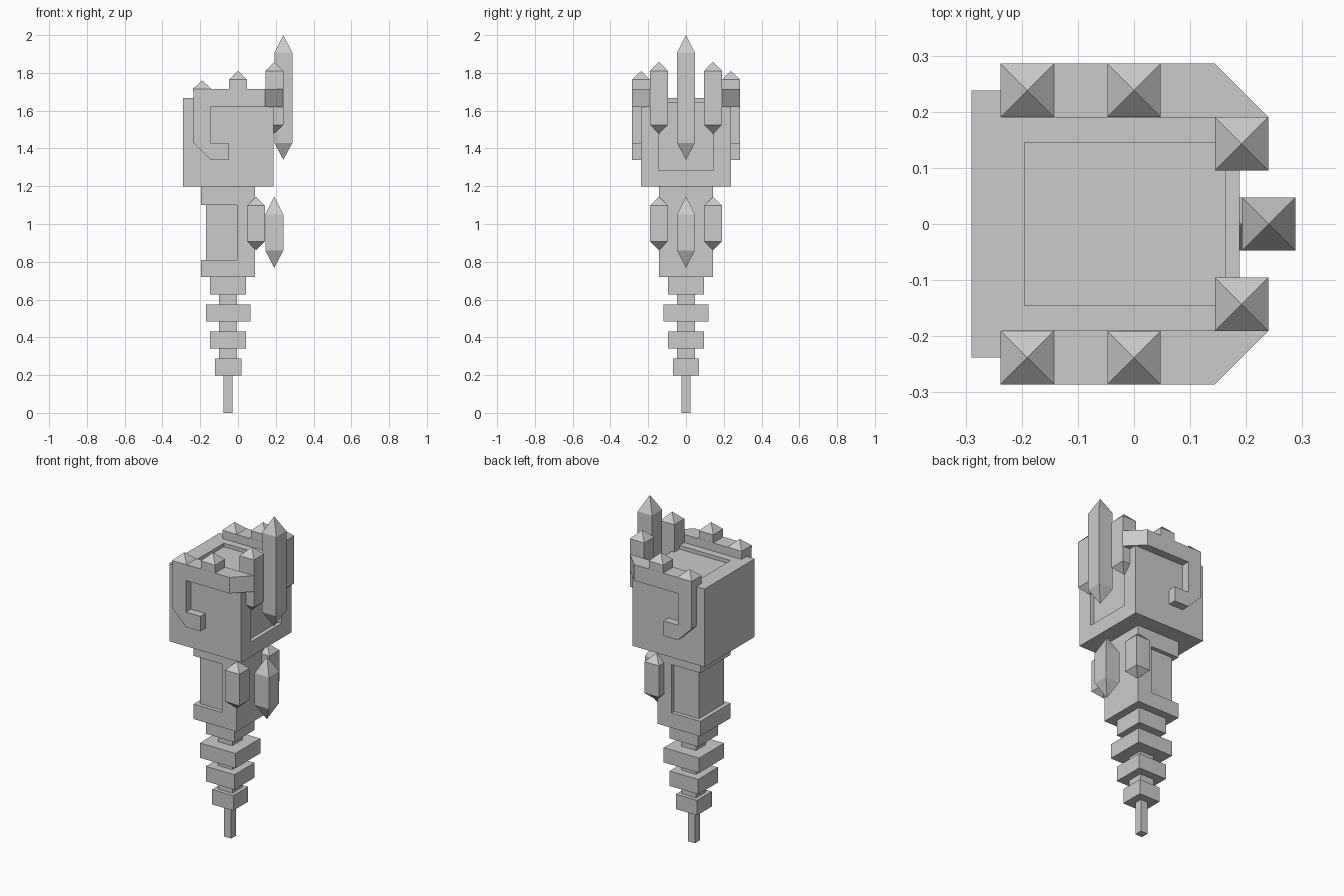
import bpy
import bmesh
from mathutils import Vector

cube = bpy.data.objects.get("Cube")
if cube:
    bpy.data.objects.remove(cube, do_unlink=True)

grey = bpy.data.materials.new("stone grey")
grey.use_nodes = True
color = (0.6, 0.6, 0.6, 1)
grey.diffuse_color = color
grey.node_tree.nodes["Principled BSDF"].inputs["Base Color"].default_value = color

U = 0.0476       # half width of a crystal
AXIS = -0.0525   # x of the handle axis


def finish(name, bm):
    bmesh.ops.recalc_face_normals(bm, faces=bm.faces)
    mesh = bpy.data.meshes.new(name)
    bm.to_mesh(mesh)
    bm.free()
    mesh.materials.append(grey)
    obj = bpy.data.objects.new(name, mesh)
    bpy.context.collection.objects.link(obj)
    return obj


def box(name, x, y, z):
    bm = bmesh.new()
    bmesh.ops.create_cube(bm, size=1)
    for v in bm.verts:
        v.co = Vector([(r[0] + r[1]) / 2 + c * (r[1] - r[0])
                       for c, r in zip(v.co, (x, y, z))])
    return finish(name, bm)


def prism(name, points, offset):
    """Extrude a closed outline by an offset."""
    bm = bmesh.new()
    face = bm.faces.new([bm.verts.new(p) for p in points])
    new = bmesh.ops.extrude_face_region(bm, geom=[face], use_keep_orig=True)
    verts = [g for g in new["geom"] if isinstance(g, bmesh.types.BMVert)]
    bmesh.ops.translate(bm, verts=verts, vec=offset)
    return finish(name, bm)


def crystal(name, x, y, bottom, low, high, top):
    """Square column with pyramid ends; a flat bottom when bottom equals low."""
    bm = bmesh.new()
    corners = [(-U, -U), (U, -U), (U, U), (-U, U)]
    rings = [[bm.verts.new((x + a, y + b, z)) for a, b in corners] for z in (low, high)]
    tip = bm.verts.new((x, y, top))
    if bottom < low:
        foot = bm.verts.new((x, y, bottom))
    else:
        foot = None
        bm.faces.new(rings[0])
    for i in range(4):
        j = (i + 1) % 4
        bm.faces.new((rings[0][i], rings[0][j], rings[1][j], rings[1][i]))
        bm.faces.new((rings[1][i], rings[1][j], tip))
        if foot:
            bm.faces.new((rings[0][j], rings[0][i], foot))
    return finish(name, bm)


def cut(target, x, y, z):
    """Remove a box from the target."""
    cutter = box("cutter", x, y, z)
    cutter.hide_render = True
    mod = target.modifiers.new("cut", "BOOLEAN")
    mod.operation = "DIFFERENCE"
    mod.solver = "EXACT"
    mod.object = cutter
    bpy.context.view_layer.objects.active = target
    bpy.ops.object.modifier_apply(modifier=mod.name)
    bpy.data.objects.remove(cutter, do_unlink=True)


# Head block with a shallow recess over the top and down the face
head = box("head", (-0.29, 0.188), (-0.238, 0.238), (1.198, 1.667))
cut(head, (-0.195, 0.4), (-0.145, 0.145), (1.645, 1.9))
cut(head, (0.163, 0.4), (-0.145, 0.145), (1.287, 1.9))

# Neck with a recessed grip wrapping around the back half
neck = box("neck", (-0.195, 0.09), (-0.143, 0.143), (0.72, 1.198))
cut(neck, (-0.4, -0.17), (-0.3, 0.3), (0.81, 1.1))
for y in ((0.119, 0.3), (-0.3, -0.119)):
    cut(neck, (-0.4, -0.005), y, (0.81, 1.1))

# Handle: thin core, stacked collars and the end spike
box("handle_core", (AXIS - U, AXIS + U), (-U, U), (0.24, 0.73))
for name, half, low, high in (("upper_collar", 0.095, 0.626, 0.72),
                              ("wide_collar", 0.118, 0.484, 0.573),
                              ("middle_collar", 0.095, 0.34, 0.43),
                              ("lower_collar", 0.07, 0.198, 0.288),
                              ("end_spike", 0.0235, 0, 0.198)):
    box(name, (AXIS - half, AXIS + half), (-half, half), (low, high))

# Both sides: crown band, hook and crystals
for side, s in (("left", 1), ("right", -1)):
    hook = [(-0.236, 1.716), (-0.236, 1.43), (-0.146, 1.34), (-0.05, 1.34),
            (-0.05, 1.43), (-0.146, 1.43), (-0.146, 1.62), (-0.05, 1.62), (-0.05, 1.716)]
    prism(side + "_hook", [(x, s * 0.19, z) for x, z in hook], (0, s * 0.096, 0))
    band = [(-0.05, 0.19), (0.24, 0.19), (0.144, 0.286), (-0.05, 0.286)]
    prism(side + "_crown_band", [(x, s * y, 1.62) for x, y in band], (0, 0, 0.096))
    crystal(side + "_rear_stud", -0.19, s * 0.238, 1.7, 1.7, 1.716, 1.76)
    crystal(side + "_middle_stud", 0, s * 0.238, 1.7, 1.7, 1.764, 1.81)
    crystal(side + "_crown_crystal", 0.192, s * 0.143, 1.478, 1.525, 1.81, 1.858)
    crystal(side + "_neck_crystal", 0.095, s * 0.143, 0.862, 0.908, 1.097, 1.145)

# Central crystals
crystal("large_crown_crystal", 0.24, 0, 1.34, 1.43, 1.907, 2)
crystal("large_neck_crystal", 0.192, 0, 0.768, 0.86, 1.05, 1.145)
